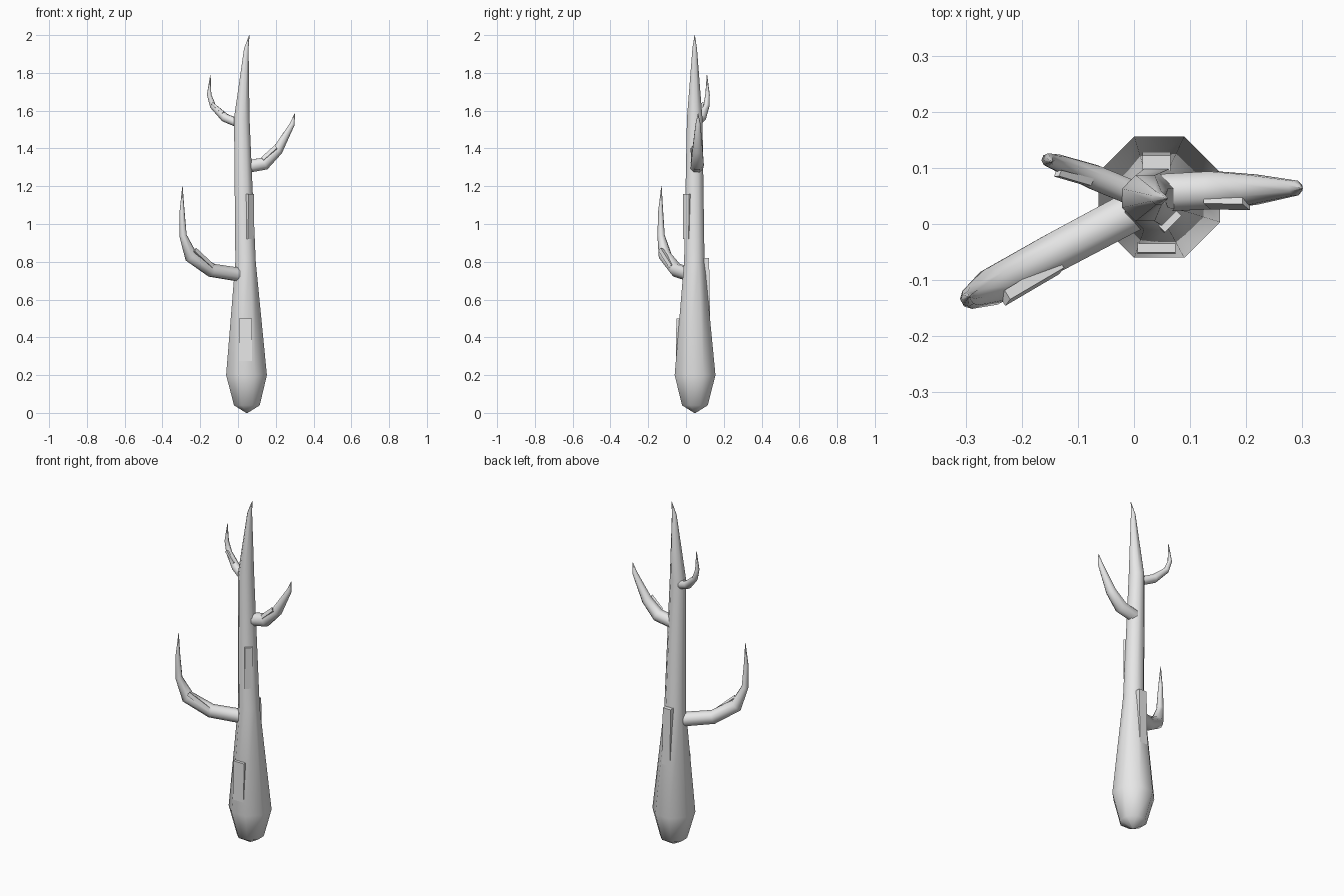
import bpy, math
from mathutils import Vector

cube = bpy.data.objects.get("Cube")
if cube:
    bpy.data.objects.remove(cube, do_unlink=True)

grey = bpy.data.materials.new("pale grey bark")
grey.use_nodes = True
grey.diffuse_color = (0.8, 0.8, 0.8, 1)
grey.node_tree.nodes["Principled BSDF"].inputs["Base Color"].default_value = (0.8, 0.8, 0.8, 1)

SIDES = 8


def make_object(name, verts, faces, smooth):
    mesh = bpy.data.meshes.new(name)
    mesh.from_pydata(verts, [], faces)
    mesh.materials.append(grey)
    obj = bpy.data.objects.new(name, mesh)
    bpy.context.collection.objects.link(obj)
    bpy.ops.object.select_all(action='DESELECT')
    bpy.context.view_layer.objects.active = obj
    obj.select_set(True)
    if smooth:
        bpy.ops.object.shade_smooth_by_angle(angle=math.radians(50))
    return obj


def loft(name, rings, upright=False):
    """Skin eight-sided rings given as (x, y, z, half width)."""
    points = [Vector(r[:3]) for r in rings]
    verts, faces = [], []
    for i, ring in enumerate(rings):
        tangent = points[min(i + 1, len(rings) - 1)] - points[max(i - 1, 0)]
        if upright:
            side, up = Vector((1, 0, 0)), Vector((0, 1, 0))
        else:
            # The arm bends in one vertical plane, so its normal is shared
            span = points[-1] - points[0]
            side = Vector((span.y, -span.x, 0)).normalized()
            up = tangent.normalized().cross(side).normalized()
        radius = ring[3] / math.cos(math.pi / SIDES)
        for k in range(SIDES):
            a = math.tau * (k + 0.5) / SIDES
            verts.append(points[i] + radius * (math.cos(a) * side + math.sin(a) * up))
    for i in range(len(rings) - 1):
        for k in range(SIDES):
            a, b = i * SIDES + k, i * SIDES + (k + 1) % SIDES
            faces.append((a, b, b + SIDES, a + SIDES))
    faces.append(tuple(reversed(range(SIDES))))
    faces.append(tuple(range(len(verts) - SIDES, len(verts))))
    return make_object(name, verts, faces, True)


def bark_wedge(name, low, high, outward, width, depth):
    """Bark sliver that starts flush at low and lifts off the surface at high."""
    low, high, out = Vector(low), Vector(high), Vector(outward).normalized()
    side = (high - low).cross(out).normalized() * width / 2
    verts = []
    for p, lift in ((low, 0.002), (high, 0.0)):
        verts += [p - side - out * depth, p + side - out * depth,
                  p + side + out * lift, p - side + out * lift]
    faces = [(3, 2, 1, 0), (4, 5, 6, 7), (0, 1, 5, 4),
             (1, 2, 6, 5), (2, 3, 7, 6), (3, 0, 4, 7)]
    return make_object(name, verts, faces, False)


# Trunk with a tapered foot and a leaning tip
loft("trunk", [
    (0.047, 0.047, 0.0, 0.004), (0.047, 0.047, 0.04, 0.068),
    (0.045, 0.048, 0.2, 0.108), (0.04, 0.044, 0.8, 0.054),
    (0.02, 0.046, 1.56, 0.041), (0.044, 0.046, 1.93, 0.012),
    (0.06, 0.046, 2.0, 0.001)], upright=True)

# Arms
loft("low_right_arm", [
    (0.02, 0.035, 0.73, 0.036), (-0.14, -0.05, 0.755, 0.035),
    (-0.25, -0.11, 0.83, 0.033), (-0.291, -0.132, 0.94, 0.018),
    (-0.296, -0.134, 1.07, 0.012), (-0.294, -0.13, 1.2, 0.001)])
loft("middle_left_arm", [
    (0.03, 0.055, 1.3, 0.033), (0.14, 0.06, 1.32, 0.034),
    (0.21, 0.061, 1.39, 0.027), (0.288, 0.064, 1.53, 0.013),
    (0.3, 0.064, 1.585, 0.001)])
loft("top_right_arm", [
    (0.01, 0.05, 1.53, 0.022), (-0.07, 0.083, 1.563, 0.022),
    (-0.133, 0.108, 1.625, 0.015), (-0.153, 0.114, 1.685, 0.011),
    (-0.146, 0.111, 1.79, 0.001)])

# Raised bark on the trunk
bark_wedge("front_bark", (0.04, -0.052, 0.26), (0.04, -0.051, 0.5), (0, -1, 0), 0.068, 0.03)
bark_wedge("back_bark", (0.04, 0.126, 0.48), (0.04, 0.122, 0.82), (0, 1, 0), 0.05, 0.03)
bark_wedge("upper_bark", (0.067, 0.001, 0.92), (0.07, 0.0, 1.16), (1, -1, 0), 0.042, 0.025)

# Raised bark on the arms
bark_wedge("low_arm_bark", (-0.13, -0.082, 0.775), (-0.225, -0.14, 0.865),
           (0.5, -0.8, 0.3), 0.022, 0.02)
bark_wedge("middle_arm_bark", (0.13, 0.033, 1.345), (0.2, 0.03, 1.41),
           (0, -0.8, 0.6), 0.022, 0.02)
bark_wedge("top_arm_bark", (-0.08, 0.07, 1.59), (-0.138, 0.085, 1.64),
           (-0.3, -0.8, 0.3), 0.014, 0.012)
